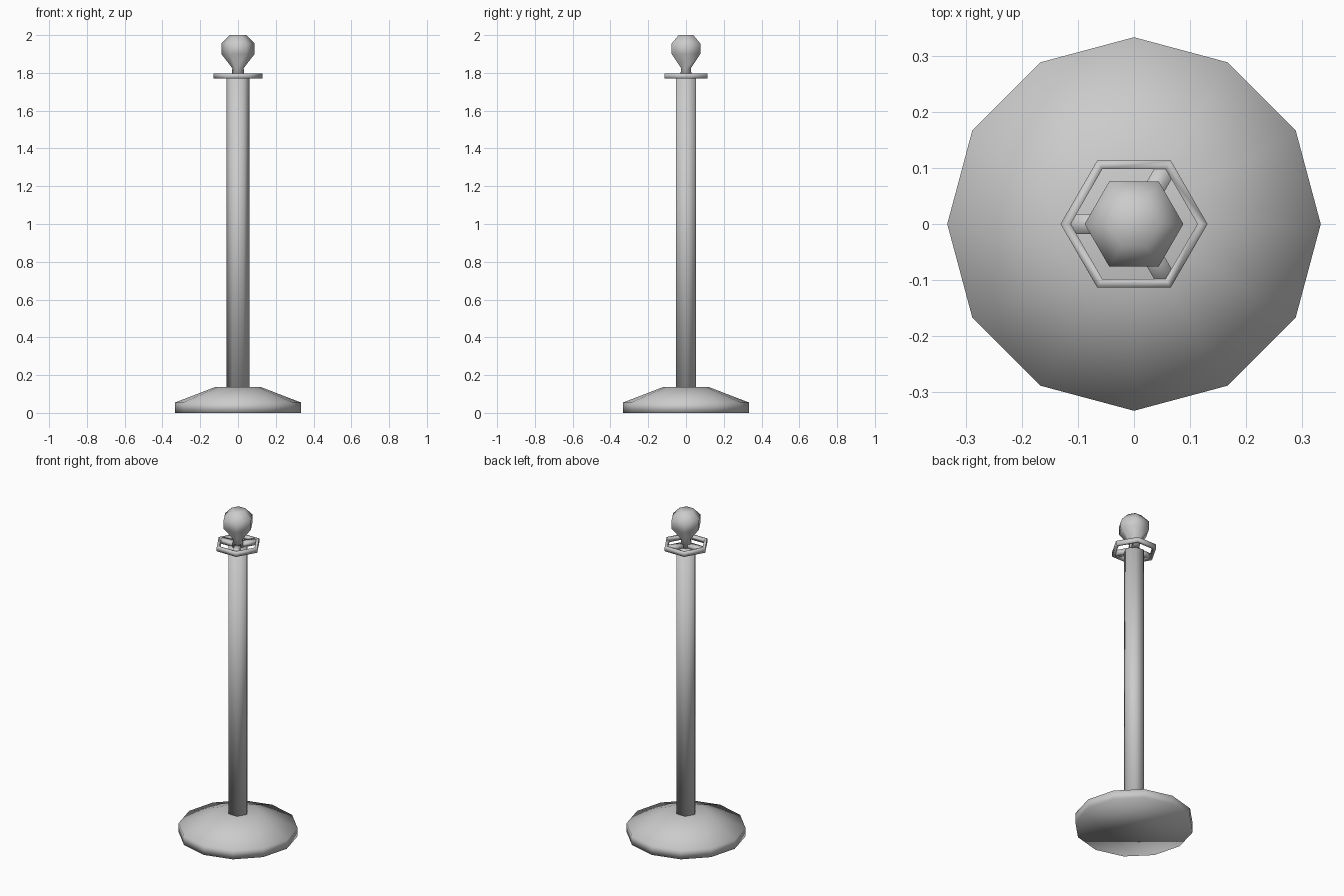
import bpy, bmesh
from math import cos, sin, pi, radians
from mathutils import Matrix

cube = bpy.data.objects.get("Cube")
if cube:
    bpy.data.objects.remove(cube)

grey = bpy.data.materials.new("Grey metal")
grey.use_nodes = True
GREY = (0.6, 0.6, 0.6, 1)
grey.diffuse_color = GREY
grey.node_tree.nodes["Principled BSDF"].inputs["Base Color"].default_value = GREY


def finish(name, bm):
    bmesh.ops.recalc_face_normals(bm, faces=bm.faces)
    for f in bm.faces:
        f.smooth = True
    me = bpy.data.meshes.new(name)
    bm.to_mesh(me)
    bm.free()
    me.materials.append(grey)
    ob = bpy.data.objects.new(name, me)
    bpy.context.collection.objects.link(ob)
    return ob


def lathe(name, profile, sides, closed=False):
    """Spin (radius, z) points into a faceted solid; closed makes a ring."""
    bm = bmesh.new()
    loops = [[bm.verts.new((r * cos(2 * pi * i / sides), r * sin(2 * pi * i / sides), z))
              for i in range(sides)] for r, z in profile]
    pairs = list(zip(loops, loops[1:]))
    if closed:
        pairs.append((loops[-1], loops[0]))
    else:
        bm.faces.new(loops[0])
        bm.faces.new(loops[-1])
    for a, b in pairs:
        for i in range(sides):
            j = (i + 1) % sides
            bm.faces.new((a[i], a[j], b[j], b[i]))
    return finish(name, bm)


# Weighted foot and upright
lathe("base", [(0.333, 0), (0.333, 0.055), (0.118, 0.138)], 12)
lathe("post", [(0.06, 0.12), (0.06, 1.775)], 6)

# Finial on a narrow neck
lathe("finial", [(0.036, 1.77), (0.03, 1.825), (0.088, 1.9),
                 (0.088, 1.955), (0.045, 2.0)], 6)

# Rope ring, held by three spokes
lathe("rope_ring", [(0.131, 1.77), (0.131, 1.797), (0.113, 1.797), (0.113, 1.77)],
      6, closed=True)
for n, angle in enumerate((60, 180, 300)):
    bm = bmesh.new()
    bmesh.ops.create_cube(bm, size=1, matrix=Matrix.Rotation(radians(angle), 4, "Z")
                          @ Matrix.Translation((0.068, 0, 1.7835))
                          @ Matrix.Diagonal((0.1, 0.036, 0.026, 1)))
    finish(f"ring_spoke_{n + 1}", bm)
